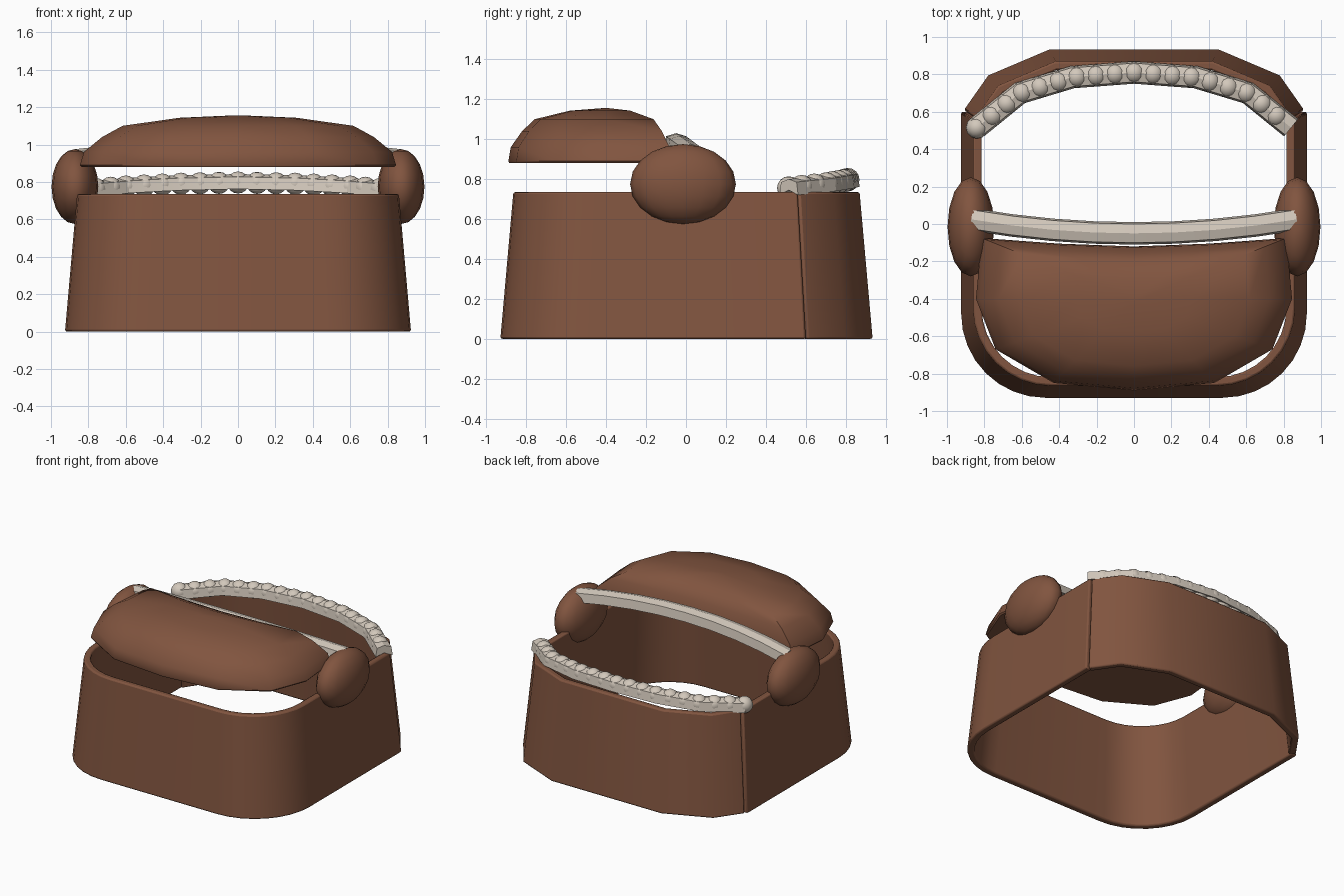
import bpy, bmesh, math
from mathutils import Vector

cube = bpy.data.objects.get("Cube")
if cube:
    bpy.data.objects.remove(cube, do_unlink=True)


def material(name, color):
    m = bpy.data.materials.new(name)
    m.use_nodes = True
    m.diffuse_color = color
    m.node_tree.nodes["Principled BSDF"].inputs["Base Color"].default_value = color
    return m


brown = material("warm brown", (0.22, 0.09, 0.05, 1))
ivory = material("ivory", (0.65, 0.58, 0.5, 1))


def finish(name, bm, mat, angle=35):
    bmesh.ops.recalc_face_normals(bm, faces=bm.faces)
    mesh = bpy.data.meshes.new(name)
    bm.to_mesh(mesh)
    bm.free()
    ob = bpy.data.objects.new(name, mesh)
    bpy.context.collection.objects.link(ob)
    mesh.materials.append(mat)
    bpy.ops.object.select_all(action='DESELECT')
    ob.select_set(True)
    bpy.context.view_layer.objects.active = ob
    bpy.ops.object.shade_smooth_by_angle(angle=math.radians(angle))
    return ob


def loft(sections, closed=True, caps=True):
    """Skin a list of equal-length point loops."""
    bm = bmesh.new()
    rows = [[bm.verts.new(p) for p in s] for s in sections]
    n = len(rows[0])
    for a, b in zip(rows, rows[1:]):
        for i in range(n if closed else n - 1):
            j = (i + 1) % n
            bm.faces.new((a[i], a[j], b[j], b[i]))
    if caps:
        bm.faces.new(rows[0])
        bm.faces.new(rows[-1])
    return bm


def mirrored(half):
    """Extend a +x half outline, ending near x = 0, to the full outline."""
    return half + [(-p[0], *p[1:]) for p in reversed(half) if p[0] > 0]


HEIGHT, TAPER, THICK = 0.735, 0.93, 0.05


def wall(name, outline):
    """Tapered open wall with thickness; lips are slightly rounded."""
    # all rings closed into one thick shell: outer bottom, outer top, inner top, inner bottom
    pts = [Vector((x, y, 0)) for x, y in outline]
    inner = []
    for i, p in enumerate(pts):
        ends = [pts[max(i - 1, 0)], pts[min(i + 1, len(pts) - 1)]]
        d = (ends[1] - ends[0]).normalized()
        normal = Vector((-d.y, d.x, 0))
        if normal.dot(p) > 0:
            normal = -normal
        inner.append(p + normal * THICK)
    top = Vector((0, 0, HEIGHT))
    sections = [(o, o * TAPER + top, n * TAPER + top, n) for o, n in zip(pts, inner)]
    ob = finish(name, loft(sections), brown)
    bevel = ob.modifiers.new("soft_lips", 'BEVEL')
    bevel.width = 0.01
    bevel.segments = 2
    bevel.limit_method = 'ANGLE'
    bevel.angle_limit = math.radians(50)
    return ob


# Front wall: U shape with rounded corners
corner = [(0.475 + 0.45 * math.cos(a), -0.48 - 0.45 * math.sin(a))
          for a in [math.pi / 2 * i / 8 for i in range(9)]]
wall("front_wall", mirrored([(0.925, 0.6)] + corner))

# Back wall: faceted panel
wall("back_wall", mirrored([(0.91, 0.61), (0.78, 0.795), (0.45, 0.935)]))

# Upper lid: domed from scaled copies of its outline
lid_outline = mirrored([(0.4, -0.105), (0.815, -0.075), (0.845, -0.4),
                        (0.74, -0.67), (0.43, -0.85), (0, -0.89)]) + [(0, -0.12)]
layers = [(0.99, 0.88), (1, 0.89), (0.975, 0.96), (0.86, 1.04),
          (0.73, 1.1), (0.37, 1.143), (0.05, 1.155)]
finish("lid", loft([[(x * s, (y + 0.4) * s - 0.4, z) for x, y in lid_outline]
                    for s, z in layers]), brown, 40)

# Side discs
for side, label in ((1, "left"), (-1, "right")):
    bm = bmesh.new()
    bmesh.ops.create_uvsphere(bm, u_segments=16, v_segments=10, radius=1)
    bmesh.ops.scale(bm, vec=(0.125, 0.265, 0.2), verts=bm.verts)
    bmesh.ops.translate(bm, vec=(side * 0.872, -0.015, 0.775), verts=bm.verts)
    finish(label + "_side_disc", bm, brown, 60)


def sweep(name, path, profile, angle):
    """Run a (sideways, up) profile along a path."""
    pts = [Vector(p) for p in path]
    sections = []
    for i, p in enumerate(pts):
        d = pts[min(i + 1, len(pts) - 1)] - pts[max(i - 1, 0)]
        across = Vector((-d.y, d.x, 0)).normalized()
        sections.append([p + across * u + Vector((0, 0, v)) for u, v in profile])
    return finish(name, loft(sections), ivory, angle)


# Notched, roof-shaped strip profile
roof = [(-0.06, -0.035), (-0.05, 0.03), (0, 0.045), (0.05, 0.03), (0.06, -0.035), (0, -0.01)]

# Upper rim bar, arched along the back of the lid
bar_path = [(0.87 * t, -0.05 + 0.075 * t * t, 0.985 - 0.055 * t * t)
            for t in [i / 4 - 1 for i in range(9)]]
sweep("upper_rim", bar_path, roof, 20)

# Lower rim strip on the back wall
rim_path = mirrored([(0.84, 0.515, 0.755), (0.61, 0.7, 0.775), (0.33, 0.785, 0.79), (0, 0.81, 0.797)])
sweep("lower_rim", rim_path, roof, 20)

# Beads evenly spaced along the lower rim
points = [Vector(p) for p in reversed(rim_path)]
lengths = [(b - a).length for a, b in zip(points, points[1:])]
spacing = sum(lengths) / 18
bm = bmesh.new()
for i in range(18):
    s, k = i * spacing, 0
    while s > lengths[k]:
        s -= lengths[k]
        k += 1
    center = points[k].lerp(points[k + 1], s / lengths[k])
    ball = bmesh.ops.create_uvsphere(bm, u_segments=12, v_segments=8, radius=0.059)
    bmesh.ops.translate(bm, vec=center, verts=ball["verts"])
finish("rim_beads", bm, ivory, 60)
